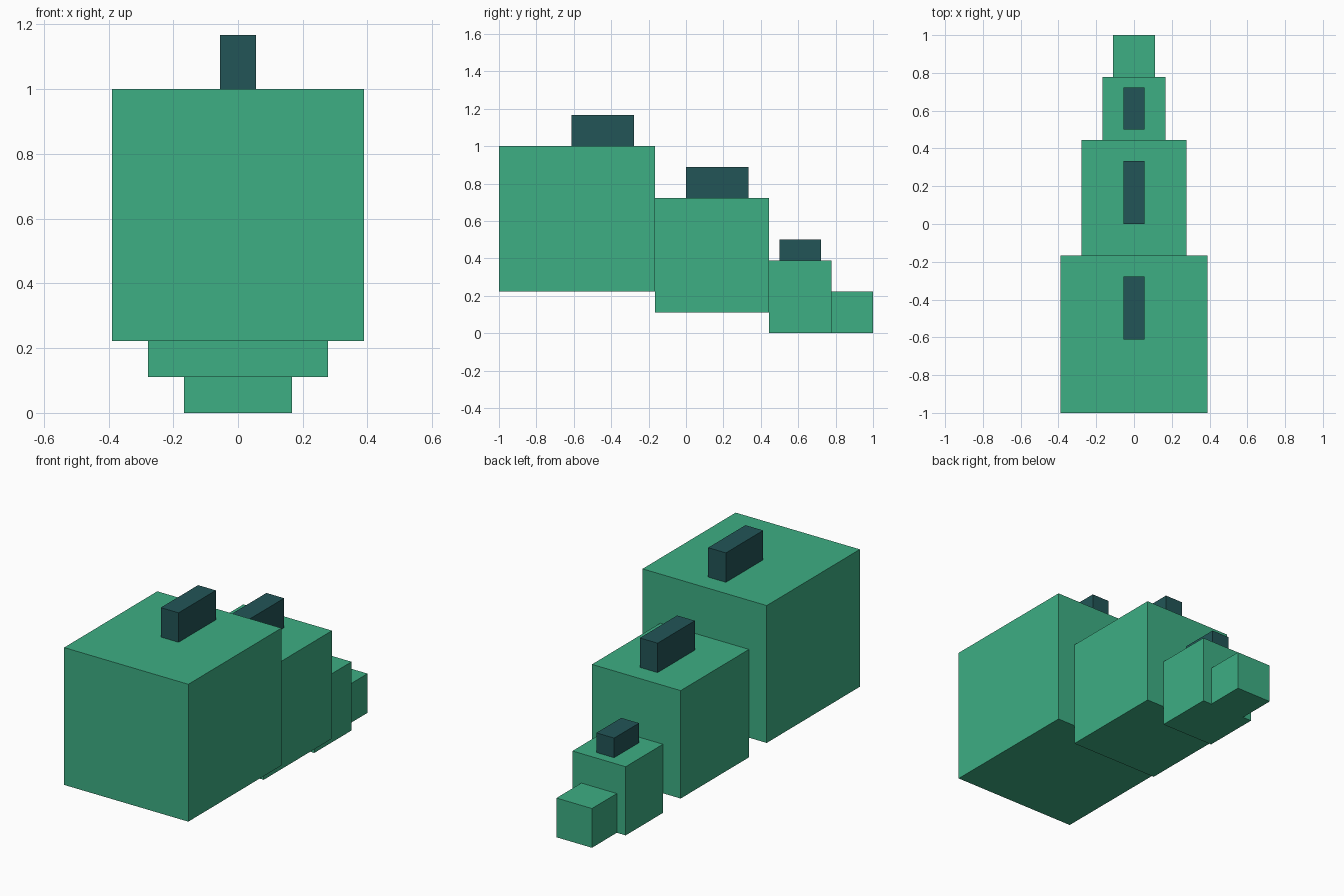
import bpy

if "Cube" in bpy.data.objects:
    bpy.data.objects.remove(bpy.data.objects["Cube"])

U = 1 / 18  # the model sits on a grid of 1/18 unit


def material(name, rgb):
    m = bpy.data.materials.new(name)
    m.diffuse_color = (*rgb, 1)
    m.use_nodes = True
    m.node_tree.nodes["Principled BSDF"].inputs["Base Color"].default_value = m.diffuse_color
    return m


green = material("green", (0.047, 0.425, 0.230))
dark_teal = material("dark teal", (0.016, 0.091, 0.095))


def box(name, half_width, y0, y1, z0, z1, mat):
    """Box centred on x = 0, measured in grid units."""
    bpy.ops.mesh.primitive_cube_add(size=1)
    ob = bpy.context.object
    ob.name = name
    ob.location = (0, (y0 + y1) / 2 * U, (z0 + z1) / 2 * U)
    ob.scale = (2 * half_width * U, (y1 - y0) * U, (z1 - z0) * U)
    bpy.ops.object.transform_apply(location=False, rotation=False, scale=True)
    ob.data.materials.append(mat)


# Body segments, tapering from front to back
box("front_segment", 7, -18, -3, 4, 18, green)
box("middle_segment", 5, -3, 8, 2, 13, green)
box("rear_segment", 3, 8, 14, 0, 7, green)
box("tail_tip", 2, 14, 18, 0, 4, green)

# Ridge blocks on top
box("front_ridge", 1, -11, -5, 18, 21, dark_teal)
box("middle_ridge", 1, 0, 6, 13, 16, dark_teal)
box("rear_ridge", 1, 9, 13, 7, 9, dark_teal)
